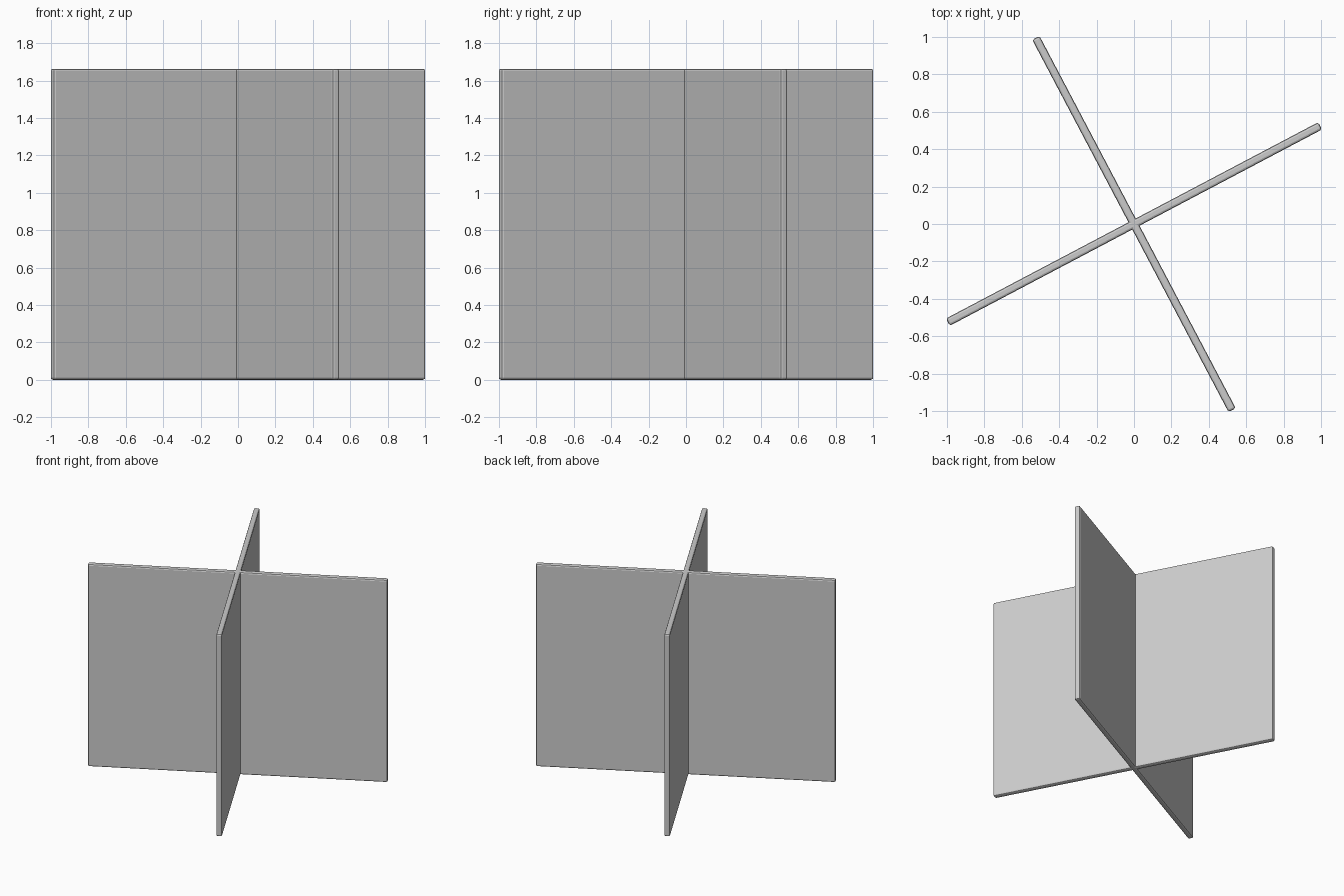
import bpy, math

if "Cube" in bpy.data.objects:
    bpy.data.objects.remove(bpy.data.objects["Cube"])

LENGTH, THICK, HEIGHT = 2.25, 0.044, 1.663
ANGLE = math.radians(27.8)


def panel(name, angle):
    # Thin upright board with softened edges
    bpy.ops.mesh.primitive_cube_add(size=1, location=(0, 0, HEIGHT / 2))
    ob = bpy.context.object
    ob.name = name
    ob.scale = (LENGTH, THICK, HEIGHT)
    bpy.ops.object.transform_apply(location=False, rotation=False, scale=True)
    ob.rotation_euler.z = angle
    bevel = ob.modifiers.new("edge_bevel", 'BEVEL')
    bevel.width = 0.012
    bevel.segments = 2
    return ob


# Two boards crossing at right angles
panel("long_panel", ANGLE)
panel("cross_panel", ANGLE + math.pi / 2)
